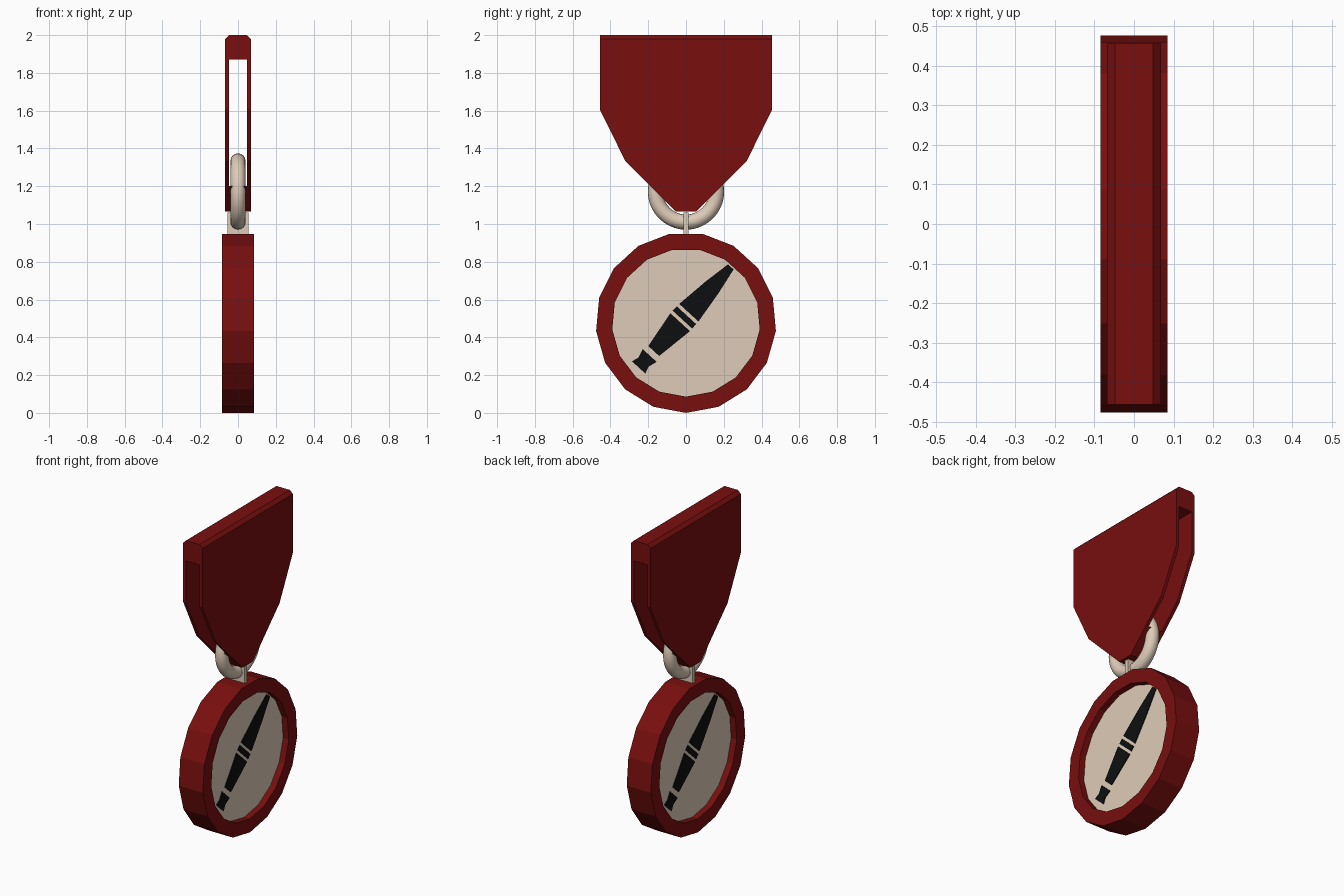
import bpy, bmesh, math
from mathutils import Matrix

if "Cube" in bpy.data.objects:
    bpy.data.objects.remove(bpy.data.objects["Cube"])


def material(name, rgb):
    m = bpy.data.materials.new(name)
    m.diffuse_color = (*rgb, 1)
    m.use_nodes = True
    m.node_tree.nodes["Principled BSDF"].inputs["Base Color"].default_value = m.diffuse_color
    return m


RED = material("deep red", (0.19, 0.0045, 0.0045))
CREAM = material("cream", (0.73, 0.60, 0.48))
BLACK = material("black", (0.004, 0.0045, 0.005))


def finish(name, bm, mat):
    bmesh.ops.recalc_face_normals(bm, faces=bm.faces[:])
    me = bpy.data.meshes.new(name)
    bm.to_mesh(me)
    bm.free()
    ob = bpy.data.objects.new(name, me)
    bpy.context.collection.objects.link(ob)
    if mat:
        me.materials.append(mat)
    return ob


def prism(bm, outline, x0, x1):
    """Extrude a closed (y, z) outline from x0 to x1."""
    a = [bm.verts.new((x0, y, z)) for y, z in outline]
    b = [bm.verts.new((x1, y, z)) for y, z in outline]
    bm.faces.new(a)
    bm.faces.new(b[::-1])
    n = len(a)
    for i in range(n):
        bm.faces.new((a[i], b[i], b[(i + 1) % n], a[(i + 1) % n]))


SIDES, CZ = 17, 0.478


def polygon(r):
    # 17 sides with one corner straight down
    return [(r * math.sin(i * math.tau / SIDES), CZ - r * math.cos(i * math.tau / SIDES))
            for i in range(SIDES)]


# Medal rim: rectangular section swept round 17 sides
bm = bmesh.new()
loops = []
for r, x in ((0.478, -0.085), (0.478, 0.085), (0.392, 0.085), (0.392, -0.085)):
    loops.append([bm.verts.new((x, y, z)) for y, z in polygon(r)])
for k in range(4):
    p, q = loops[k], loops[(k + 1) % 4]
    for i in range(SIDES):
        j = (i + 1) % SIDES
        bm.faces.new((p[i], p[j], q[j], q[i]))
finish("medal_rim", bm, RED)

# Recessed cream plate, seen from both sides
FACE = 0.045
bm = bmesh.new()
prism(bm, polygon(0.392), -FACE, FACE)
finish("medal_plate", bm, CREAM)

# Emblem pieces as (distance along axis, half width)
pieces = [
    [(0.366, 0.020), (0.22, 0.046), (0.037, 0.069)],
    [(0.019, 0.069), (-0.013, 0.070)],
    [(-0.031, 0.070), (-0.06, 0.066), (-0.238, 0.039)],
    [(-0.27, 0.050), (-0.318, 0.036), (-0.356, 0.048)],
]
ang = math.radians(47.5)
c, s = math.cos(ang), math.sin(ang)
for side, label in ((1, "right"), (-1, "left")):
    bm = bmesh.new()
    for prof in pieces:
        pts = [(t, w) for t, w in prof] + [(t, -w) for t, w in reversed(prof)]
        prism(bm, [(-0.01 + t * c + w * s, 0.503 + t * s - w * c) for t, w in pts],
              FACE - 0.002, FACE + 0.005)
    if side < 0:
        bm.transform(Matrix.Rotation(math.pi, 4, 'Z'))
    finish("emblem_" + label, bm, BLACK)

# Tab joining the medal to the ring
bm = bmesh.new()
prism(bm, [(-0.013, 0.93), (0.013, 0.93), (0.013, 1.06), (-0.013, 1.06)], -0.056, 0.056)
finish("hanger_tab", bm, CREAM)

# Hanging ring
bpy.ops.mesh.primitive_torus_add(major_segments=40, minor_segments=16, major_radius=0.162,
                                 minor_radius=0.04, location=(0, 0, 1.172),
                                 rotation=(0, math.pi / 2, 0))
ring = bpy.context.object
ring.name = "hanging_ring"
ring.data.materials.append(CREAM)
bpy.ops.object.shade_smooth()

# Ribbon: pointed slab with chamfered top edges
half = [(0.456, 2.0), (0.456, 1.605), (0.322, 1.335), (0.052, 1.065)]
bm = bmesh.new()
prism(bm, half + [(-y, z) for y, z in reversed(half)], -0.068, 0.068)
top = [e for e in bm.edges if all(v.co.z > 1.99 for v in e.verts)
       and abs(e.verts[0].co.x - e.verts[1].co.x) < 0.01]
bmesh.ops.bevel(bm, geom=top, offset=0.02, segments=1, affect='EDGES')
ribbon = finish("ribbon", bm, RED)

# Slot through the ribbon, so it is a flat loop around the ring
bm = bmesh.new()
prism(bm, [(-1, 1.2), (1, 1.2), (1, 1.87), (-1, 1.87)], -0.048, 0.048)
cutter = finish("slot_cutter", bm, None)
cutter.hide_render = True
mod = ribbon.modifiers.new("slot", 'BOOLEAN')
mod.operation = 'DIFFERENCE'
mod.solver = 'EXACT'
mod.object = cutter
bpy.ops.object.select_all(action='DESELECT')
bpy.context.view_layer.objects.active = ribbon
ribbon.select_set(True)
bpy.ops.object.modifier_apply(modifier=mod.name)
bpy.data.objects.remove(cutter)
